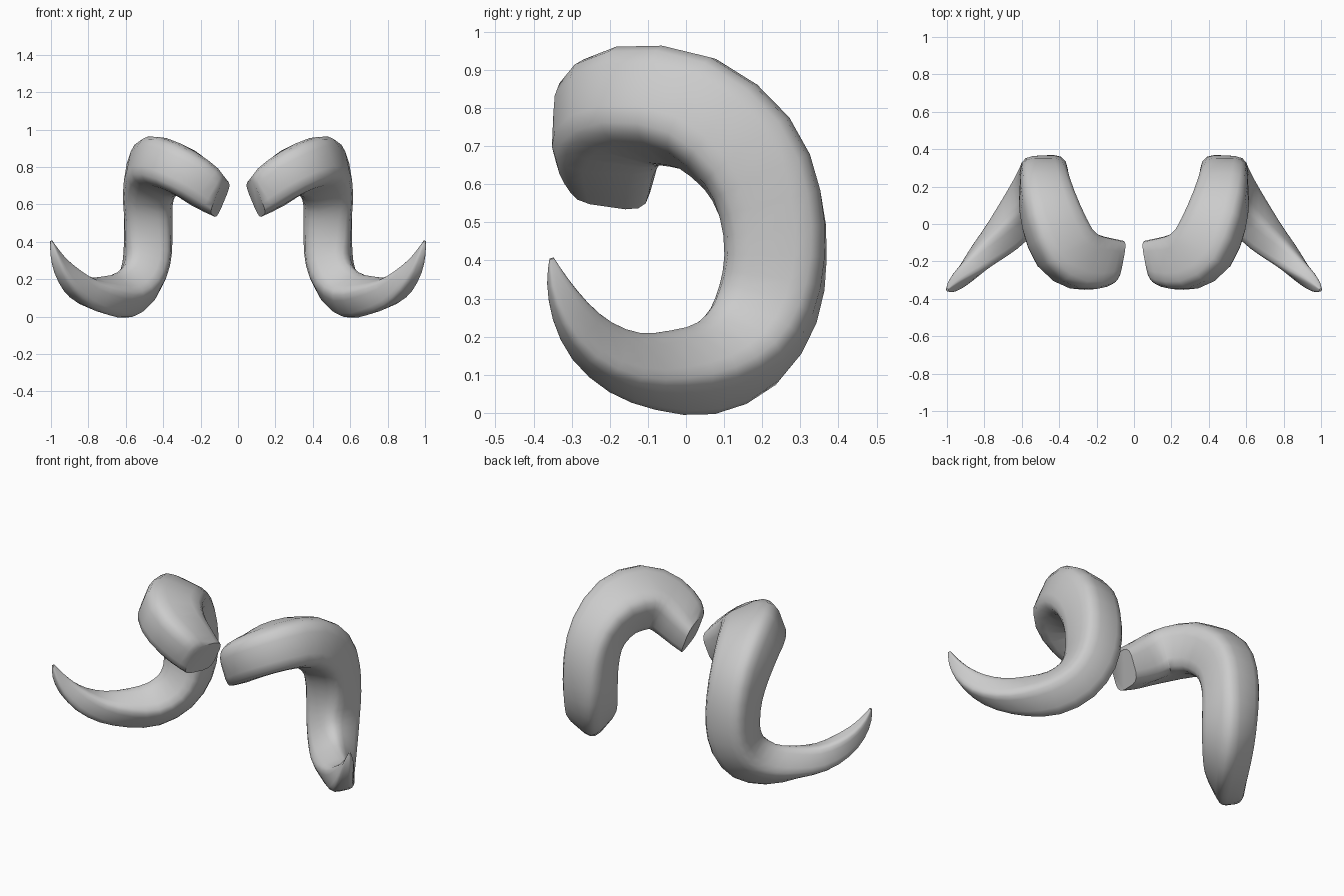
import bpy, bmesh, math
from mathutils import Vector

if "Cube" in bpy.data.objects:
    bpy.data.objects.remove(bpy.data.objects["Cube"])

# Horn stations: x, y, z, radial half size, sideways half size, roll in degrees
STATIONS = [
    (0.095, -0.20, 0.632, 0.10, 0.112, -52),
    (0.18, -0.205, 0.695, 0.12, 0.135, -47),
    (0.275, -0.195, 0.762, 0.128, 0.158, -40),
    (0.37, -0.125, 0.805, 0.135, 0.168, -30),
    (0.44, 0.03, 0.785, 0.142, 0.156, -17),
    (0.475, 0.16, 0.68, 0.143, 0.138, -7),
    (0.48, 0.22, 0.55, 0.138, 0.13, 0),
    (0.48, 0.235, 0.41, 0.133, 0.128, 3),
    (0.49, 0.215, 0.285, 0.131, 0.123, 12),
    (0.53, 0.155, 0.18, 0.122, 0.118, 24),
    (0.605, 0.055, 0.118, 0.104, 0.11, 33),
    (0.70, -0.06, 0.112, 0.09, 0.093, 35),
    (0.80, -0.16, 0.132, 0.077, 0.073, 33),
    (0.88, -0.245, 0.188, 0.065, 0.055, 28),
    (0.942, -0.302, 0.265, 0.048, 0.039, 22),
    (0.98, -0.337, 0.345, 0.027, 0.022, 15),
    (0.998, -0.352, 0.405, 0.006, 0.006, 10),
]
SIDES = 16
CURL = Vector((0, 0.0, 0.43))           # centre of the curl seen from the side
BASE_DIR = Vector((0.9, 0.22, 0.36))    # direction the base cut faces away from

horn_grey = bpy.data.materials.new("horn_grey")
horn_grey.diffuse_color = (0.6, 0.6, 0.6, 1)
horn_grey.use_nodes = True
horn_grey.node_tree.nodes["Principled BSDF"].inputs["Base Color"].default_value = horn_grey.diffuse_color


def rounded(v):
    return math.copysign(abs(v) ** 0.52, v)


def refine(rows):
    """Add a smooth in-between station after each station."""
    result = []
    for i in range(len(rows) - 1):
        a, b = rows[max(i - 1, 0)], rows[i]
        c, d = rows[i + 1], rows[min(i + 2, len(rows) - 1)]
        result.append(b)
        result.append(tuple((9 * (q + r) - p - s) / 16 for p, q, r, s in zip(a, b, c, d)))
    return result + [rows[-1]]


def make_horn(name, side):
    bm = bmesh.new()
    rows = refine(STATIONS)
    pts = [Vector(s[:3]) for s in rows]
    rings = []
    for i, (x, y, z, rad, lat, roll) in enumerate(rows):
        p = pts[i]
        t = (pts[min(i + 1, len(pts) - 1)] - pts[max(i - 1, 0)]).normalized()
        if i < 2:
            t = t.lerp(BASE_DIR.normalized(), 1 - i * 0.5).normalized()
        # Radial direction points away from the curl centre, square to the path
        r = Vector((0, p.y - CURL.y, p.z - CURL.z))
        r = (r - t * r.dot(t)).normalized()
        out = t.cross(r)
        a = math.radians(roll)
        r, out = r * math.cos(a) + out * math.sin(a), out * math.cos(a) - r * math.sin(a)
        ring = []
        for k in range(SIDES):
            b = 2 * math.pi * (k + 0.5) / SIDES
            q = p + r * rad * rounded(math.cos(b)) + out * lat * rounded(math.sin(b))
            ring.append(bm.verts.new((q.x * side, q.y, q.z)))
        rings.append(ring)
    # Skin between rings, then close the base and tip
    for a, b in zip(rings, rings[1:]):
        for k in range(SIDES):
            n = (k + 1) % SIDES
            bm.faces.new((a[k], a[n], b[n], b[k]))
    bm.faces.new(rings[0])
    bm.faces.new(rings[-1])
    bmesh.ops.recalc_face_normals(bm, faces=bm.faces[:])
    me = bpy.data.meshes.new(name)
    bm.to_mesh(me)
    bm.free()
    me.materials.append(horn_grey)
    ob = bpy.data.objects.new(name, me)
    bpy.context.collection.objects.link(ob)
    bpy.ops.object.select_all(action='DESELECT')
    ob.select_set(True)
    bpy.context.view_layer.objects.active = ob
    bpy.ops.object.shade_smooth_by_angle(angle=math.radians(50))


make_horn("right_horn", 1)
make_horn("left_horn", -1)
